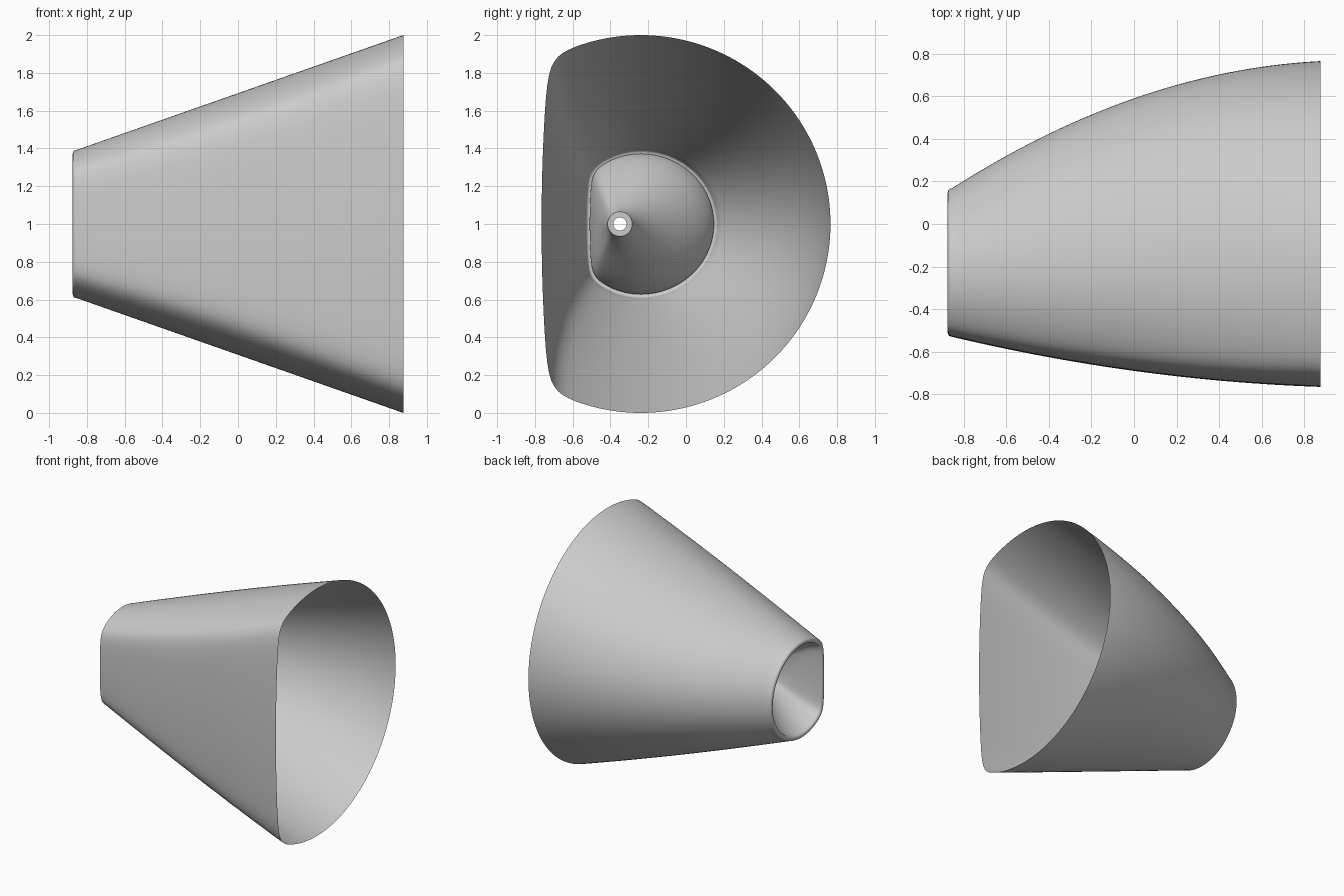
import bpy, bmesh
from math import cos, sin, pi, sqrt, radians

if "Cube" in bpy.data.objects:
    bpy.data.objects.remove(bpy.data.objects["Cube"], do_unlink=True)

SIDES = 192
END = 0.875          # half length along x
CENTRE_Y = -0.24
LIP = 0.02           # rolled lip radius
TIP_X, TIP_Y = -0.35, -0.35

grey = bpy.data.materials.new("light_grey")
grey.use_nodes = True
grey.diffuse_color = (0.6, 0.6, 0.6, 1)
grey.node_tree.nodes["Principled BSDF"].inputs["Base Color"].default_value = (0.6, 0.6, 0.6, 1)


def section(x, inset=0.0, at=None):
    """D-shaped ring: elliptical back, rounded corners, slightly bowed flat front."""
    u = ((x if at is None else at) + END) / (2 * END)
    half = 0.385 + 0.615 * u - inset
    back = 0.155 + 1.13 * u - 0.52 * u * u - CENTRE_Y - inset
    front = 0.525 + 0.42 * u - 0.18 * u * u + CENTRE_Y - inset
    bow = 0.05 / half
    ring = []
    for i in range(SIDES):
        a = 2 * pi * i / SIDES
        c, s = cos(a), sin(a)
        if c >= 0:
            y, z = back * c, half * s
        else:
            flat = 2 * front / (-c + sqrt(c * c + 4 * bow * front * s * s))
            r = (half ** -18 + flat ** -18) ** (-1 / 18)
            y, z = r * c, r * s
        ring.append((x, CENTRE_Y + y, 1 + z))
    return ring


def funnel_wall(start, radius, steps=28):
    """Rings blending from a D-shaped ring to the round tip."""
    rings = []
    x0 = start[0][0]
    for k in range(steps + 1):
        t = k / steps
        s = 0.4 * t + 0.6 * t * t * (3 - 2 * t)
        x = x0 + (TIP_X - x0) * t
        ring = []
        for i, (_, y, z) in enumerate(start):
            a = 2 * pi * i / SIDES
            ring.append((x, y + (TIP_Y + radius * cos(a) - y) * s,
                         z + (1 + radius * sin(a) - z) * s))
        rings.append(ring)
    return rings


def loft(name, rings):
    bm = bmesh.new()
    loops = [[bm.verts.new(p) for p in ring] for ring in rings]
    for a, b in zip(loops, loops[1:]):
        for i in range(SIDES):
            j = (i + 1) % SIDES
            bm.faces.new((a[i], a[j], b[j], b[i]))
    bmesh.ops.recalc_face_normals(bm, faces=bm.faces)
    mesh = bpy.data.meshes.new(name)
    bm.to_mesh(mesh)
    bm.free()
    mesh.materials.append(grey)
    obj = bpy.data.objects.new(name, mesh)
    bpy.context.collection.objects.link(obj)
    bpy.ops.object.select_all(action='DESELECT')
    obj.select_set(True)
    bpy.context.view_layer.objects.active = obj
    bpy.ops.object.shade_smooth_by_angle(angle=radians(40))
    return obj


# Flared shell from the wide mouth, with the small end rolled inward
lip_x = -END + LIP
body = [section(END + (lip_x - END) * k / 40) for k in range(41)]
lip = [section(lip_x - LIP * sin(pi * k / 10), LIP * (1 - cos(pi * k / 10)), lip_x)
       for k in range(1, 11)]
loft("flared_shell", body + lip)

# Double-walled funnel running from the lip to the small round nozzle
inner = funnel_wall(lip[-1], 0.035)
outer = funnel_wall(section(lip_x, LIP, lip_x), 0.065)
loft("funnel_nozzle", inner + outer[::-1])
